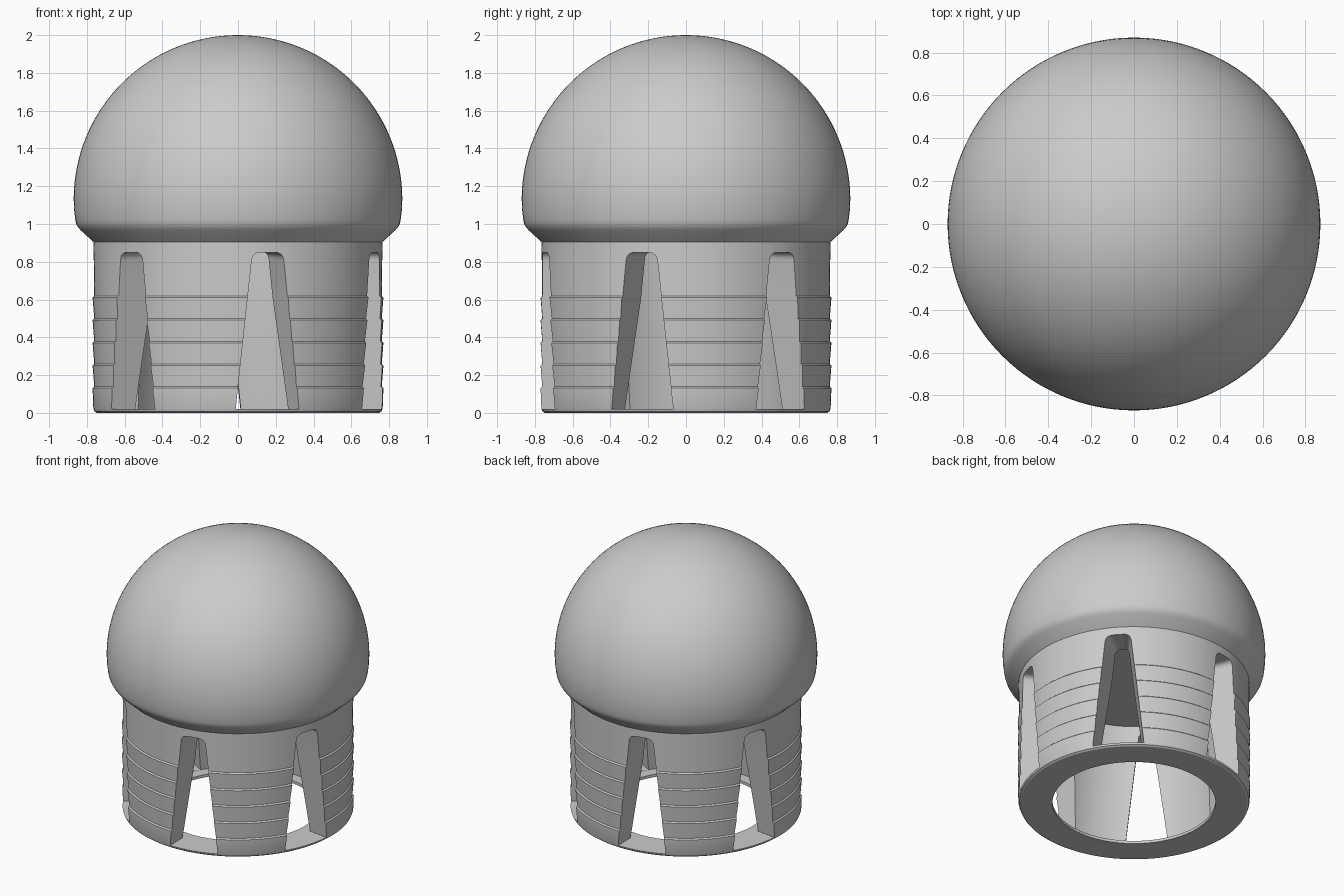
import bpy, bmesh, math
from mathutils import Matrix, Vector

old = bpy.data.objects.get("Cube")
if old:
    bpy.data.objects.remove(old, do_unlink=True)

grey = bpy.data.materials.new("plain grey")
grey.use_nodes = True
colour = (0.6, 0.6, 0.6, 1)
grey.diffuse_color = colour
grey.node_tree.nodes["Principled BSDF"].inputs["Base Color"].default_value = colour

SEGMENTS = 128


def make_object(name, bm):
    bmesh.ops.recalc_face_normals(bm, faces=bm.faces)
    mesh = bpy.data.meshes.new(name)
    bm.to_mesh(mesh)
    bm.free()
    mesh.materials.append(grey)
    obj = bpy.data.objects.new(name, mesh)
    bpy.context.scene.collection.objects.link(obj)
    return obj


def lathe(name, profile):
    """Revolve a closed (radius, height) outline round the z axis."""
    bm = bmesh.new()
    rings = []
    for r, z in profile:
        if r < 1e-5:
            rings.append([bm.verts.new((0, 0, z))] * SEGMENTS)
        else:
            rings.append([bm.verts.new((r * math.cos(a), r * math.sin(a), z))
                          for a in (math.tau * i / SEGMENTS for i in range(SEGMENTS))])
    for a, b in zip(rings, rings[1:] + rings[:1]):
        for i in range(SEGMENTS):
            j = (i + 1) % SEGMENTS
            corners = list(dict.fromkeys((a[i], a[j], b[j], b[i])))
            if len(corners) > 2:
                bm.faces.new(corners)
    return make_object(name, bm)


def smooth(obj, angle):
    bpy.ops.object.select_all(action='DESELECT')
    obj.select_set(True)
    bpy.context.view_layer.objects.active = obj
    bpy.ops.object.shade_smooth_by_angle(angle=math.radians(angle))


# Domed cap: hemisphere, rounded lower rim, conical underside
dome_r, dome_z, neck_z, sleeve_r = 0.87, 1.13, 0.905, 0.765
arc = [(dome_r * math.sin(math.pi / 2 * i / 32), dome_z + dome_r * math.cos(math.pi / 2 * i / 32))
       for i in range(33)]
rim = [(0.867, 1.07), (0.861, 1.02), (0.856, 1.0), (0.847, 0.983), (0.832, 0.966)]
dome = lathe("domed_cap", arc + rim + [(sleeve_r, neck_z), (0, neck_z)])

# Hollow sleeve: barbed outside, thin inner lip at the foot
outside = [(sleeve_r, neck_z)]
for i in range(5):
    z = 0.615 - 0.12 * i
    outside += [(0.761, z + 0.004), (0.770, z - 0.004)]
outside += [(0.766, 0.025), (0.760, 0.008), (0.748, 0)]
inside = [(0.54, 0), (0.54, 0.02), (0.62, 0.02), (0.56, 0.6), (0.56, neck_z)]
sleeve = lathe("slotted_sleeve", outside + inside)


# Tapered slots with rounded tops, narrowing toward the axis
def slot_outline(radius, low=0.021, high=0.85):
    shift = (radius - sleeve_r) * 0.195
    top, bottom = 0.084 + shift, 0.175 + shift
    fillet = min(0.055, top * 0.9)
    half = [Vector((bottom, low))]
    edge = Vector((bottom - top, low - high)).normalized()
    corner = Vector((top, high))
    start, end = corner + edge * fillet, corner - Vector((fillet, 0))
    for i in range(9):
        t = i / 8
        half.append(start * (1 - t) ** 2 + corner * 2 * t * (1 - t) + end * t * t)
    return half + [Vector((-p.x, p.y)) for p in reversed(half)]


bm = bmesh.new()
for k in range(6):
    turn = Matrix.Rotation(math.radians(-78 + 60 * k), 4, 'Z')
    inner, outer = [[bm.verts.new(turn @ Vector((r, p.x, p.y))) for p in slot_outline(r)]
                    for r in (0.48, 0.85)]
    n = len(inner)
    bm.faces.new(inner)
    bm.faces.new(outer)
    for i in range(n):
        j = (i + 1) % n
        bm.faces.new((inner[i], inner[j], outer[j], outer[i]))
bmesh.ops.triangulate(bm, faces=bm.faces)
cutter = make_object("slot_cutter", bm)
cutter.hide_render = True

cut = sleeve.modifiers.new("slots", 'BOOLEAN')
cut.operation = 'DIFFERENCE'
cut.solver = 'EXACT'
cut.object = cutter
bpy.ops.object.select_all(action='DESELECT')
sleeve.select_set(True)
bpy.context.view_layer.objects.active = sleeve
bpy.ops.object.modifier_apply(modifier=cut.name)
bpy.data.objects.remove(cutter, do_unlink=True)

smooth(dome, 30)
smooth(sleeve, 25)
